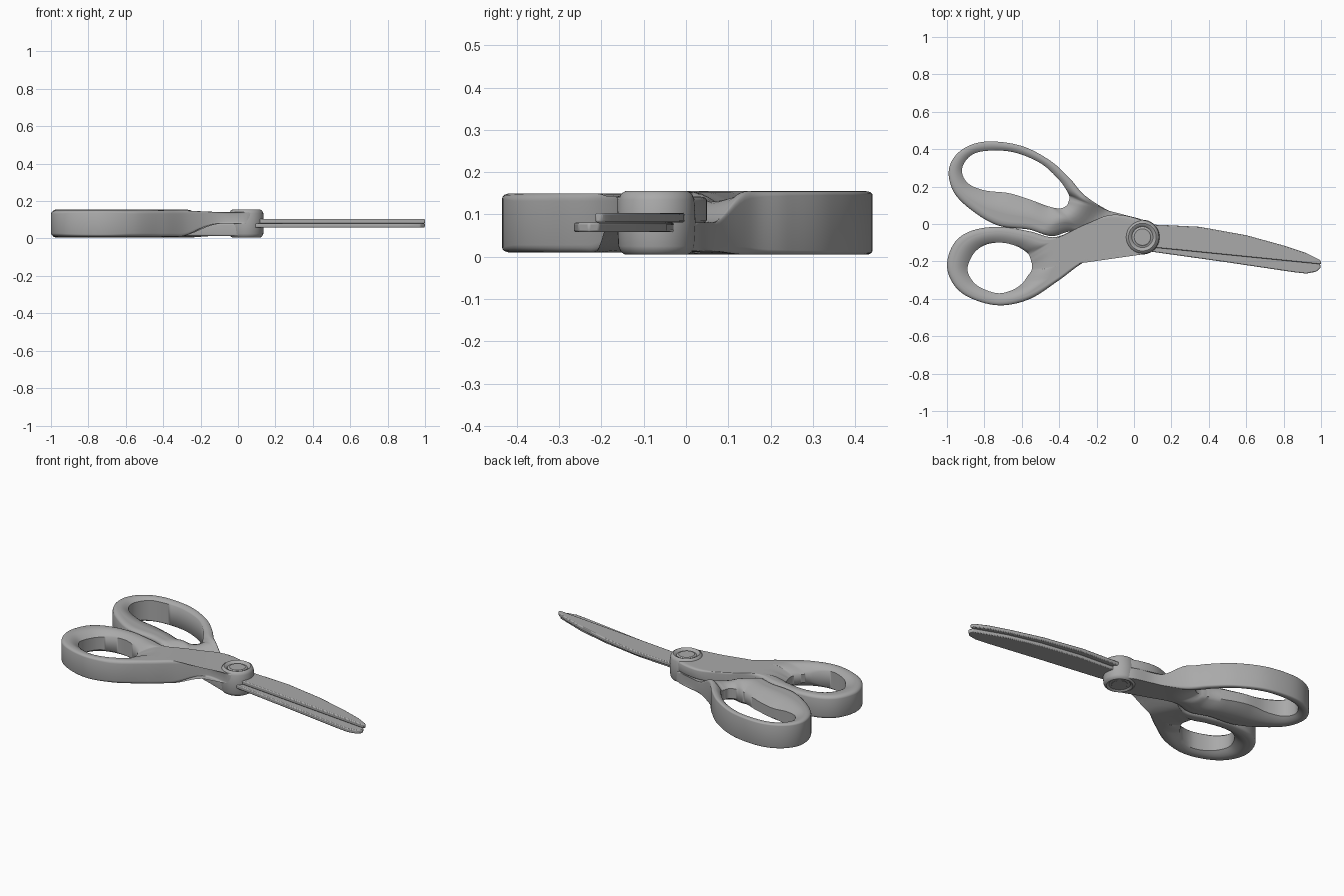
import bpy, bmesh, math
from mathutils import Vector

cube = bpy.data.objects.get("Cube")
if cube:
    bpy.data.objects.remove(cube, do_unlink=True)

grey = bpy.data.materials.new("plain_grey")
grey.use_nodes = True
grey.diffuse_color = (0.4, 0.4, 0.4, 1)
grey.node_tree.nodes["Principled BSDF"].inputs["Base Color"].default_value = (0.4, 0.4, 0.4, 1)


def finish(name, bm, angle):
    bmesh.ops.recalc_face_normals(bm, faces=bm.faces)
    mesh = bpy.data.meshes.new(name)
    bm.to_mesh(mesh)
    bm.free()
    mesh.materials.append(grey)
    obj = bpy.data.objects.new(name, mesh)
    bpy.context.collection.objects.link(obj)
    bpy.ops.object.select_all(action='DESELECT')
    obj.select_set(True)
    bpy.context.view_layer.objects.active = obj
    bpy.ops.object.shade_smooth_by_angle(angle=math.radians(angle))
    return obj


def spline(points, steps=8):
    """Closed smooth curve through the points."""
    pts = [Vector(p) for p in points]
    n, out = len(pts), []
    for i in range(n):
        a, b, c, d = (pts[(i + k) % n] for k in (-1, 0, 1, 2))
        for s in range(steps):
            t = s / steps
            out.append(b + (c - a) * (t / 2) + (a * 2 - b * 5 + c * 4 - d) * (t * t / 2)
                       + (b * 3 - a - c * 3 + d) * (t ** 3 / 2))
    return out


def smoothstep(lo, hi, value):
    t = min(max((value - lo) / (hi - lo), 0), 1)
    return t * t * (3 - 2 * t)


def section(gap):
    """Half section from outer rim to finger hole: (fraction, drop below the top)."""
    edge, slope = min(.03, gap * .3), min(.13, gap * .6)
    drop = min(.045, slope * .45)
    rows = [(edge * (1 - math.cos(a)), edge * .6 * (1 - math.sin(a)))
            for a in (0, .4, .8, 1.2, math.pi / 2)]
    flat = gap - edge - slope
    rows += [(edge + flat * k / 14, 0) for k in range(1, 15)]
    rows += [(gap - slope + slope * k / 6, drop * (k / 6) ** 1.8) for k in range(1, 7)]
    return [(d / gap, z) for d, z in rows]


def handle(name, pairs, bounds, lean, on_top):
    """Loop and shank; the shank thins to one half of the height at the pivot."""
    outer = spline([p[:2] for p in pairs])
    inner = spline([p[2:] for p in pairs])
    bm = bmesh.new()
    rings = []
    for o, i in zip(outer, inner):
        tops, bottoms = [], []
        for t, drop in section((o - i).length):
            p = o.lerp(i, t)
            thin = smoothstep(-.45, -.2, p.x + lean * p.y)
            low, high = bounds
            if on_top:
                low, high = low + (.079 - low) * thin, high - .008 * thin
            else:
                low, high = low + .008 * thin, high + (.081 - high) * thin
            drop *= 1 - .45 * thin
            tops.append(bm.verts.new((p.x, p.y, high - drop)))
            bottoms.append(bm.verts.new((p.x, p.y, low + drop)))
        rings.append(tops + bottoms[::-1])
    for k, ring in enumerate(rings):
        nxt = rings[(k + 1) % len(rings)]
        for j in range(len(ring)):
            m = (j + 1) % len(ring)
            bm.faces.new((ring[j], ring[m], nxt[m], nxt[j]))
    return finish(name, bm, 50)


# Each row pairs an outline point with a finger hole point
long_pairs = [
    (-.99, .29, -.92, .29), (-.93, .39, -.88, .36), (-.8, .44, -.8, .39),
    (-.61, .42, -.65, .385), (-.45, .34, -.5, .325), (-.34, .24, -.4, .235),
    (-.26, .15, -.355, .17), (-.11, .06, -.345, .14), (.05, .02, -.35, .12),
    (.13, -.07, -.355, .105), (.06, -.155, -.365, .095), (-.13, -.1, -.385, .085),
    (-.32, -.04, -.42, .085), (-.44, -.065, -.475, .1), (-.56, -.03, -.555, .13),
    (-.72, -.01, -.67, .165), (-.85, .06, -.8, .18), (-.96, .165, -.89, .22)]
round_pairs = [
    (-1, -.22, -.89, -.235), (-.96, -.1, -.855, -.155), (-.865, -.035, -.79, -.11),
    (-.715, -.015, -.705, -.1), (-.555, -.04, -.625, -.12), (-.42, -.07, -.57, -.155),
    (-.26, 0, -.555, -.18), (-.11, .05, -.55, -.2), (.05, .015, -.545, -.215),
    (.13, -.07, -.545, -.23), (.06, -.16, -.547, -.245), (-.1, -.145, -.555, -.26),
    (-.26, -.2, -.57, -.28), (-.4, -.3, -.6, -.32), (-.555, -.4, -.655, -.355),
    (-.715, -.435, -.73, -.37), (-.865, -.4, -.82, -.34), (-.96, -.33, -.87, -.295)]
handle("long_handle", long_pairs, (.005, .155), -1.2, False)
handle("round_handle", round_pairs, (.01, .15), .6, True)

# Pivot boss with a sunken screw head on both sides
half = [(.044, .068), (.049, .063), (.056, .062), (.064, .071), (.074, .075),
        (.084, .069), (.09, .055), (.093, 0)]
profile = half + [(r, -h) for r, h in half[-2::-1]]
bm = bmesh.new()
rings = [[bm.verts.new((.045 + r * math.cos(a), -.07 + r * math.sin(a), .08 + h))
          for a in (math.tau * k / 40 for k in range(40))] for r, h in profile]
for lower, upper in zip(rings, rings[1:]):
    for k in range(40):
        m = (k + 1) % 40
        bm.faces.new((lower[k], lower[m], upper[m], upper[k]))
bm.faces.new(rings[0])
bm.faces.new(rings[-1])
finish("pivot_boss", bm, 40)


def blade(name, outline, low, high):
    bm = bmesh.new()
    face = bm.faces.new([bm.verts.new((x, y, low)) for x, y in outline])
    top = bmesh.ops.extrude_face_region(bm, geom=[face])["geom"]
    bmesh.ops.translate(bm, vec=(0, 0, high - low),
                        verts=[v for v in top if isinstance(v, bmesh.types.BMVert)])
    obj = finish(name, bm, 30)
    bevel = obj.modifiers.new("soft_edge", 'BEVEL')
    bevel.width, bevel.segments = .005, 2
    return obj


# Blades crossing at the pivot
blade("upper_blade", [(0, 0), (.15, -.005), (.35, -.015), (.6, -.06), (.8, -.115),
                      (.92, -.155), (.99, -.19), (1, -.2), (1, -.215), (.9, -.205),
                      (.5, -.165), (0, -.115)], .081, .104)
blade("lower_blade", [(0, -.02), (.35, -.045), (.6, -.085), (.8, -.135), (.99, -.205),
                      (1, -.23), (.975, -.255), (.92, -.265), (.85, -.257),
                      (.5, -.205), (0, -.135)], .058, .081)
